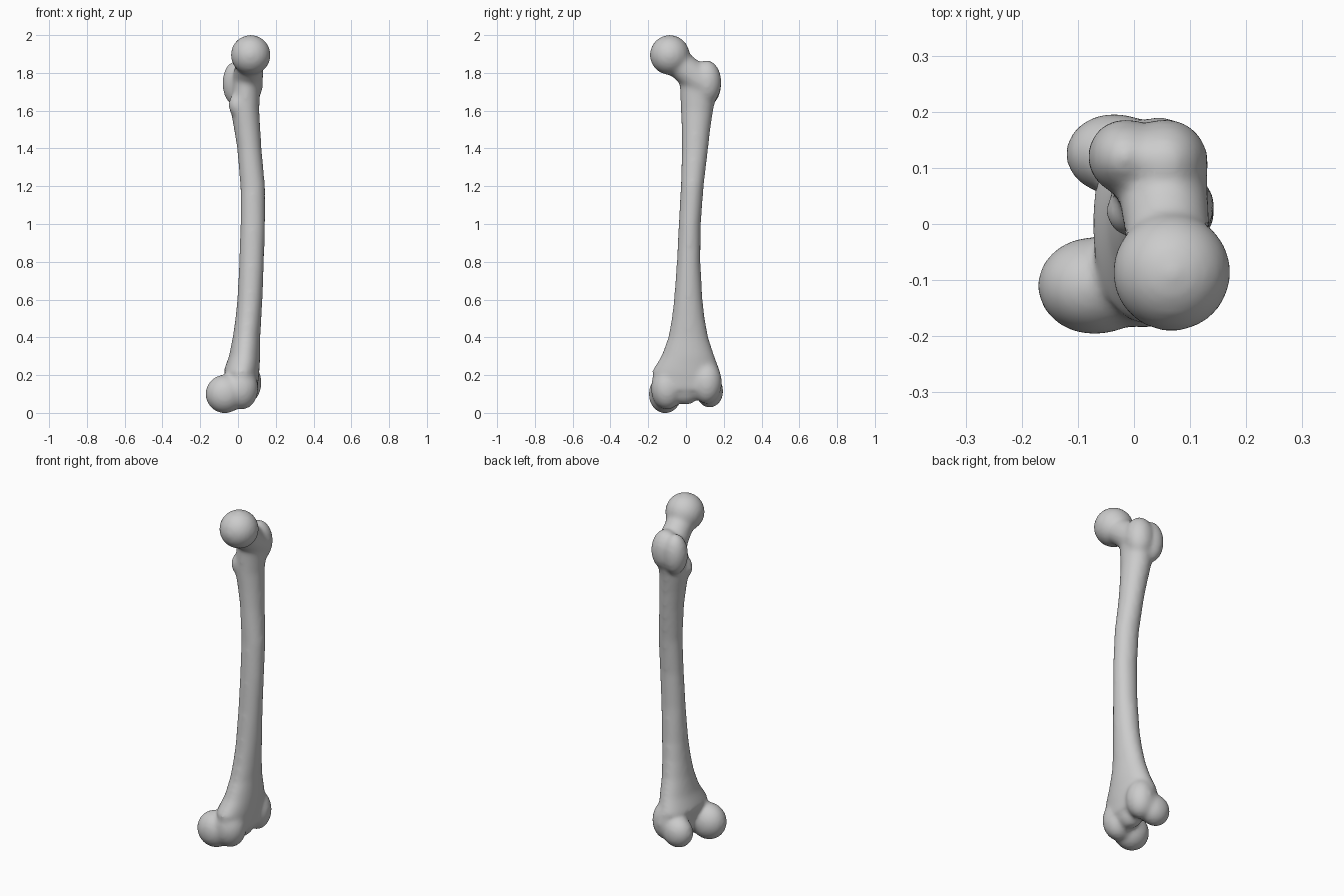
import bpy, bmesh, math
from mathutils import Vector, Matrix

cube = bpy.data.objects.get("Cube")
if cube:
    bpy.data.objects.remove(cube, do_unlink=True)

SWELL = 0.003  # allowance for the shrink of the smoothing pass
bm = bmesh.new()


def ellipsoid(center, radii):
    scale = Matrix.Diagonal([r + SWELL for r in radii] + [1])
    bmesh.ops.create_uvsphere(bm, u_segments=40, v_segments=24, radius=1,
                              matrix=Matrix.Translation(center) @ scale)


def taper(start, end, r_start, r_end):
    start, end = Vector(start), Vector(end)
    axis = end - start
    turn = axis.to_track_quat('Z', 'Y').to_matrix().to_4x4()
    bmesh.ops.create_cone(bm, cap_ends=True, segments=40,
                          radius1=r_start + SWELL, radius2=r_end + SWELL,
                          depth=axis.length,
                          matrix=Matrix.Translation((start + end) / 2) @ turn)


def loft(sections, sides=40):
    rings = []
    for z, cx, cy, rx, ry in sections:
        ring = []
        for i in range(sides):
            a = math.tau * i / sides
            ring.append(bm.verts.new((cx + (rx + SWELL) * math.cos(a),
                                      cy + (ry + SWELL) * math.sin(a), z)))
        rings.append(ring)
    for low, high in zip(rings, rings[1:]):
        for i in range(sides):
            j = (i + 1) % sides
            bm.faces.new((low[i], low[j], high[j], high[i]))
    bm.faces.new(rings[0][::-1])
    bm.faces.new(rings[-1])


# Bowed shaft, flaring toward the knee: height, centre x and y, radius x and y
loft([
    (.12, .03, 0, .07, .165),
    (.22, .018, 0, .092, .178),
    (.3, .035, .01, .08, .138),
    (.4, .045, .012, .07, .103),
    (.5, .055, .012, .066, .085),
    (.6, .063, .012, .064, .073),
    (.8, .072, .014, .063, .06),
    (1, .078, .02, .063, .056),
    (1.2, .078, .033, .063, .058),
    (1.4, .06, .048, .062, .067),
    (1.5, .049, .053, .067, .073),
    (1.6, .037, .058, .073, .083),
    (1.74, .045, .07, .07, .1),
])

# Ball head and neck
ellipsoid((.067, -.086, 1.895), (.103, .103, .103))
taper((.067, -.086, 1.89), (.05, .08, 1.75), .07, .078)

# Large outer knob (front and rear lobes) and small inner knob
ellipsoid((.055, .11, 1.75), (.075, .075, .115))
ellipsoid((-.015, .12, 1.745), (.065, .065, .115))
ellipsoid((-.005, .022, 1.63), (.043, .043, .06))

# Inner and outer knee knuckles, each with a front extension
ellipsoid((-.07, -.11, .1), (.1, .085, .1))
ellipsoid((.02, -.1, .13), (.085, .083, .11))
ellipsoid((-.035, .125, .115), (.085, .07, .085))
ellipsoid((.045, .11, .16), (.077, .078, .11))

# Shallow bridge between the knuckles
ellipsoid((.025, 0, .145), (.07, .08, .1))

mesh = bpy.data.meshes.new("thigh_bone")
bm.to_mesh(mesh)
bm.free()
bone = bpy.data.objects.new("thigh_bone", mesh)
bpy.context.collection.objects.link(bone)

# Single plain grey
grey = bpy.data.materials.new("bone_grey")
grey.use_nodes = True
tone = (.6, .6, .6, 1)
grey.diffuse_color = tone
grey.node_tree.nodes["Principled BSDF"].inputs["Base Color"].default_value = tone
mesh.materials.append(grey)

# Fuse the volumes and soften the joins
fuse = bone.modifiers.new("fuse", 'REMESH')
fuse.mode = 'VOXEL'
fuse.voxel_size = .01
fuse.use_smooth_shade = True
soften = bone.modifiers.new("soften", 'SMOOTH')
soften.factor = .5
soften.iterations = 22
mesh.polygons.foreach_set("use_smooth", [True] * len(mesh.polygons))
